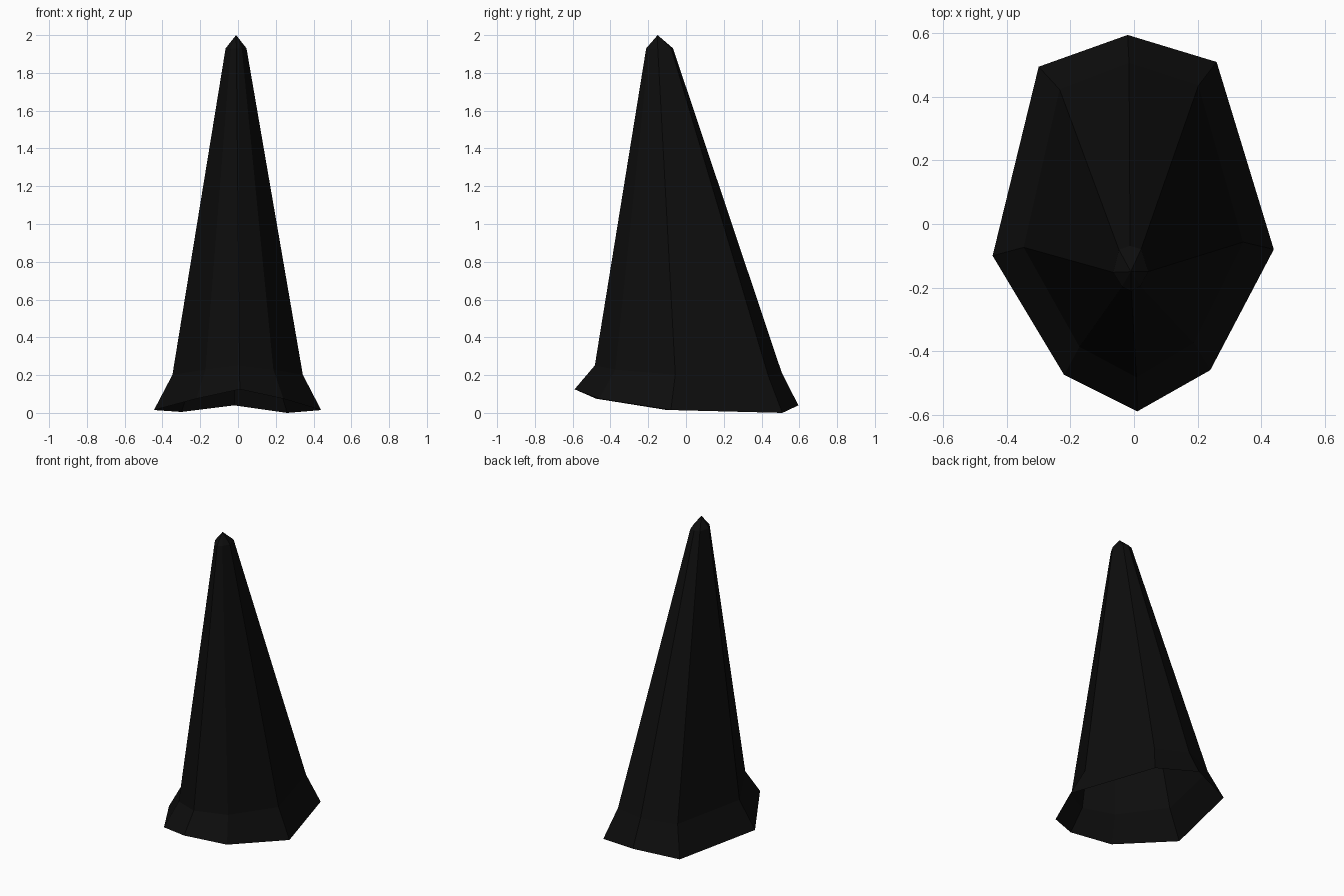
import bpy
import bmesh

cube = bpy.data.objects.get("Cube")
if cube:
    bpy.data.objects.remove(cube, do_unlink=True)

# Material
black = bpy.data.materials.new("near_black")
black.use_nodes = True
colour = (0.004, 0.004, 0.004, 1)
black.diffuse_color = colour
black.node_tree.nodes["Principled BSDF"].inputs["Base Color"].default_value = colour

# Uneven eight-sided rim, counter-clockwise from the back
rim = [(-0.02, 0.595, 0.04), (-0.3, 0.495, 0.005), (-0.445, -0.1, 0.015),
       (-0.22, -0.475, 0.075), (0.01, -0.59, 0.125), (0.24, -0.46, 0.075),
       (0.44, -0.08, 0.015), (0.26, 0.51, 0.0)]


def ring(bm, sx, sy, cx, cy, z, tilt):
    """Add a scaled, shifted copy of the rim that keeps part of its tilt."""
    return [bm.verts.new((x * sx + cx, y * sy + cy, z + h * tilt)) for x, y, h in rim]


# Leaning spike: flared skirt, long taper and small pointed tip, open below
bm = bmesh.new()
rings = [ring(bm, 1, 1, 0, 0, 0, 1),
         ring(bm, 0.78, 0.835, 0, 0.01, 0.195, 0.45),
         ring(bm, 0.125, 0.12, -0.01, -0.14, 1.93, 0)]
apex = bm.verts.new((-0.01, -0.15, 2))
n = len(rim)
for i in range(n):
    j = (i + 1) % n
    for low, high in zip(rings, rings[1:]):
        bm.faces.new((low[i], low[j], high[j], high[i]))
    bm.faces.new((rings[-1][i], rings[-1][j], apex))

mesh = bpy.data.meshes.new("tapered_spike")
bm.to_mesh(mesh)
bm.free()
mesh.materials.append(black)
spike = bpy.data.objects.new("tapered_spike", mesh)
bpy.context.collection.objects.link(spike)
